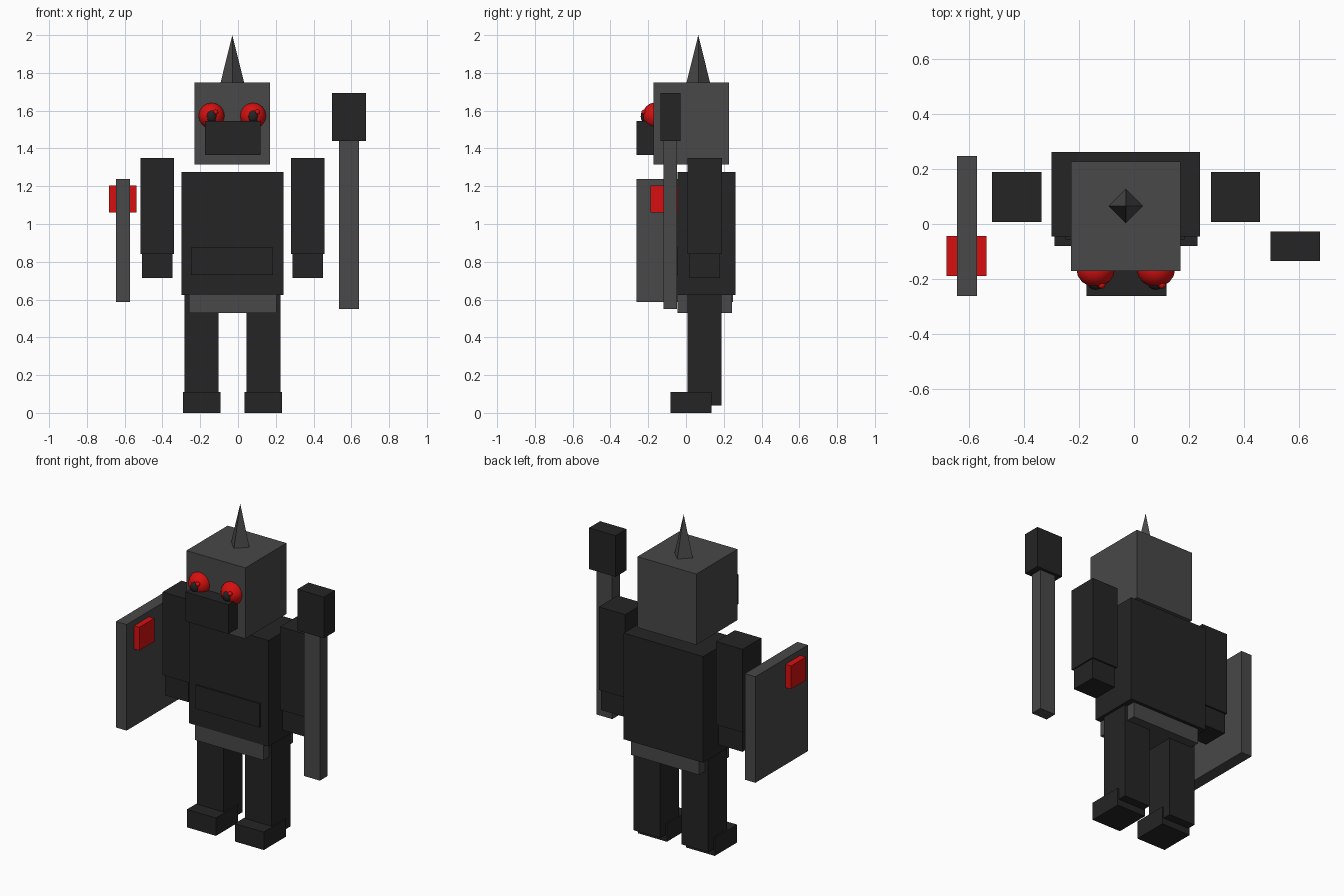
import bpy, bmesh, math
from mathutils import Matrix

if "Cube" in bpy.data.objects:
    bpy.data.objects.remove(bpy.data.objects["Cube"])


def material(name, rgb):
    m = bpy.data.materials.new(name)
    m.diffuse_color = (*rgb, 1)
    m.use_nodes = True
    m.node_tree.nodes["Principled BSDF"].inputs["Base Color"].default_value = m.diffuse_color
    return m


DARK = material("charcoal", (0.018, 0.018, 0.018))
GREY = material("iron grey", (0.065, 0.065, 0.065))
RED = material("signal red", (0.68, 0.005, 0.005))


def finish(name, bm, mat):
    me = bpy.data.meshes.new(name)
    bm.to_mesh(me)
    bm.free()
    me.materials.append(mat)
    ob = bpy.data.objects.new(name, me)
    bpy.context.collection.objects.link(ob)
    return ob


def box(name, x, y, z, mat):
    """Box given by its (min, max) range on each axis."""
    bm = bmesh.new()
    size = [b - a for a, b in (x, y, z)]
    mid = [(a + b) / 2 for a, b in (x, y, z)]
    bmesh.ops.create_cube(bm, size=1, matrix=Matrix.Translation(mid) @ Matrix.Diagonal((*size, 1)))
    return finish(name, bm, mat)


def ball(name, centre, radii, mat, segs=16, rings=8):
    """Ellipsoid with its pole facing forward."""
    bm = bmesh.new()
    m = (Matrix.Translation(centre) @ Matrix.Diagonal((*radii, 1))
         @ Matrix.Rotation(math.pi / 2, 4, 'X'))
    bmesh.ops.create_uvsphere(bm, u_segments=segs, v_segments=rings, radius=1, matrix=m)
    for f in bm.faces:
        f.smooth = True
    return finish(name, bm, mat)


# Body
box("torso", (-0.30, 0.24), (-0.046, 0.262), (0.623, 1.275), DARK)
box("belly_plate", (-0.25, 0.185), (-0.056, -0.04), (0.73, 0.875), DARK)
box("pelvis", (-0.26, 0.205), (-0.045, 0.243), (0.53, 0.63), GREY)

# Head, snout and spike
box("head", (-0.23, 0.17), (-0.172, 0.228), (1.315, 1.75), GREY)
box("snout", (-0.174, 0.118), (-0.262, -0.16), (1.365, 1.545), DARK)
bm = bmesh.new()
bmesh.ops.create_cone(bm, cap_ends=True, segments=4, radius1=0.062, radius2=0, depth=0.25,
                      matrix=Matrix.Translation((-0.03, 0.065, 1.875)))
finish("head_spike", bm, GREY)

# Eyes with pupils and glints
for side, x in (("left", -0.14), ("right", 0.08)):
    ball(side + "_eye", (x, -0.165, 1.573), (0.07, 0.065, 0.07), RED)
    ball(side + "_pupil", (x, -0.22, 1.57), (0.028, 0.02, 0.034), DARK, 8, 6)
    ball(side + "_glint", (x + 0.022, -0.222, 1.592), (0.014, 0.014, 0.014), RED, 8, 6)

# Limbs, placed evenly either side of the body's centre line
CENTRE = -0.029
for side, s in (("left", -1), ("right", 1)):
    def limb(name, inner, outer, y, z):
        xs = sorted((CENTRE + s * inner, CENTRE + s * outer))
        box(side + "_" + name, xs, y, z, DARK)

    limb("arm", 0.309, 0.488, (0.008, 0.19), (0.84, 1.35))
    limb("hand", 0.318, 0.48, (0.017, 0.18), (0.715, 0.85))
    limb("leg", 0.073, 0.253, (0.007, 0.187), (0.04, 0.63))
    limb("foot", 0.064, 0.261, (-0.081, 0.135), (0.0, 0.11))

# Shield with an emblem block through it
box("shield", (-0.645, -0.573), (-0.262, 0.248), (0.587, 1.238), GREY)
box("shield_emblem", (-0.683, -0.538), (-0.189, -0.044), (1.06, 1.203), RED)

# Hammer
box("hammer_handle", (0.534, 0.64), (-0.12, -0.047), (0.55, 1.45), GREY)
box("hammer_head", (0.498, 0.678), (-0.135, -0.028), (1.44, 1.693), DARK)
